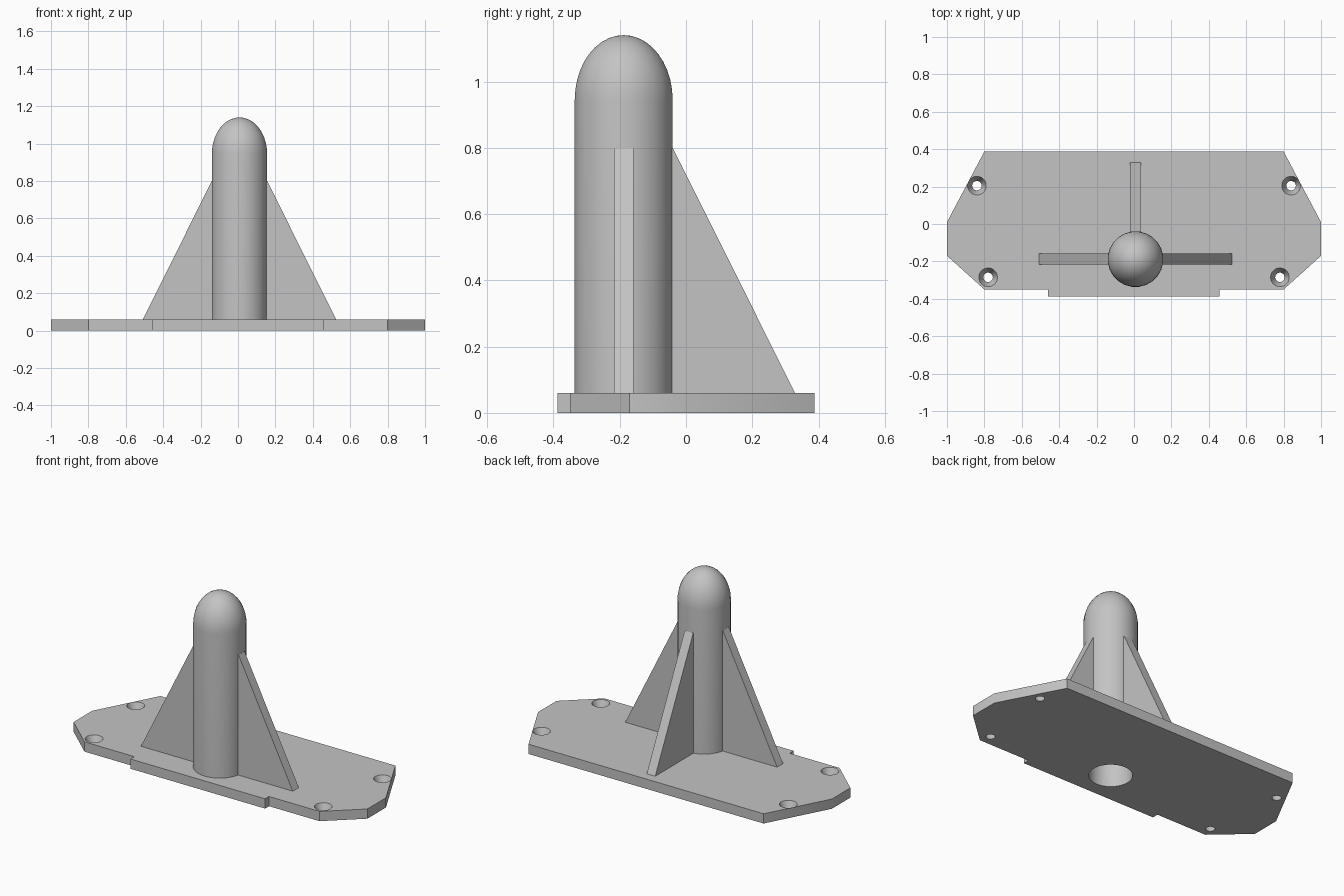
import bpy, bmesh, math
from mathutils import Matrix

if "Cube" in bpy.data.objects:
    bpy.data.objects.remove(bpy.data.objects["Cube"])

T = 0.06                       # plate thickness
CX, CY, R, BORE = 0.008, -0.188, 0.149, 0.12
SIDES = 24

grey = bpy.data.materials.new("plain grey")
grey.diffuse_color = (0.55, 0.55, 0.55, 1)
grey.use_nodes = True
grey.node_tree.nodes["Principled BSDF"].inputs["Base Color"].default_value = grey.diffuse_color


def finish(bm, name):
    bmesh.ops.recalc_face_normals(bm, faces=bm.faces)
    me = bpy.data.meshes.new(name)
    bm.to_mesh(me)
    bm.free()
    ob = bpy.data.objects.new(name, me)
    bpy.context.collection.objects.link(ob)
    me.materials.append(grey)
    return ob


def prism(name, pts, offset):
    """Extrude a closed outline of 3D points along an offset."""
    bm = bmesh.new()
    face = bm.faces.new([bm.verts.new(p) for p in pts])
    ext = bmesh.ops.extrude_face_region(bm, geom=[face])["geom"]
    bmesh.ops.translate(bm, vec=offset,
                        verts=[v for v in ext if isinstance(v, bmesh.types.BMVert)])
    return finish(bm, name)


def smooth(ob):
    bpy.ops.object.select_all(action='DESELECT')
    ob.select_set(True)
    bpy.context.view_layer.objects.active = ob
    bpy.ops.object.shade_smooth_by_angle(angle=math.radians(30))


# base plate with clipped corners and a front tab
outline = [(-0.8, 0.388), (0.8, 0.388), (1, 0.01), (1, -0.17), (0.8, -0.35),
           (0.456, -0.35), (0.456, -0.388), (-0.46, -0.388), (-0.46, -0.35),
           (-0.8, -0.35), (-1, -0.17), (-1, 0.01)]
plate = prism("base_plate", [(x, y, 0) for x, y in outline], (0, 0, T))

# cutter: four countersunk screw holes and the bore under the post
bm = bmesh.new()


def cone(x, y, r_low, r_high, z0, z1, sides):
    bmesh.ops.create_cone(
        bm, cap_ends=True, segments=sides, radius1=r_low, radius2=r_high, depth=z1 - z0,
        matrix=Matrix.Translation((x, y, (z0 + z1) / 2))
        @ Matrix.Rotation(math.pi / sides, 4, 'Z'))


slope = (0.05 - 0.025) / T
e = 0.01
for s in (-1, 1):
    for x, y in ((0.84, 0.205), (0.78, -0.285)):
        cone(s * x, y, 0.025 - slope * e, 0.05 + slope * e, -e, T + e, 32)
cone(CX, CY, BORE, BORE, -e, T + e, SIDES)
cutter = finish(bm, "hole_cutter")
cutter.hide_render = True
cutter.hide_viewport = True
mod = plate.modifiers.new("holes", 'BOOLEAN')
mod.object = cutter
mod.solver = 'EXACT'
bpy.context.view_layer.objects.active = plate
cutter.hide_viewport = False
bpy.ops.object.modifier_apply(modifier="holes")
bpy.data.objects.remove(cutter)
smooth(plate)

# hollow round post with a tall dome, revolved from a profile
Z_DOME, H_DOME, N = 0.945, 0.195, 10
profile = [(0, Z_DOME), (BORE, Z_DOME), (BORE, T), (R, T)]
profile += [(R * math.cos(a), Z_DOME + H_DOME * math.sin(a))
            for a in (i * math.pi / 2 / N for i in range(N))]
profile.append((0, Z_DOME + H_DOME))
bm = bmesh.new()
vs = [bm.verts.new((CX + r, CY, z)) for r, z in profile]
edges = [bm.edges.new(p) for p in zip(vs, vs[1:])]
bmesh.ops.rotate(bm, verts=vs, cent=(CX, CY, 0),
                 matrix=Matrix.Rotation(math.pi / SIDES, 3, 'Z'))
bmesh.ops.spin(bm, geom=vs + edges, cent=(CX, CY, 0), axis=(0, 0, 1),
               angle=2 * math.pi, steps=SIDES)
bmesh.ops.remove_doubles(bm, verts=bm.verts, dist=1e-4)
smooth(finish(bm, "domed_post"))

# three triangular ribs: right, back and left
W = 0.058
for name, turn in (("right_rib", 0), ("back_rib", 90), ("left_rib", 180)):
    rib = prism(name, [(0.135, -W / 2, T), (0.517, -W / 2, T),
                       (0.148, -W / 2, 0.8), (0.135, -W / 2, 0.8)], (0, W, 0))
    rib.data.transform(Matrix.Translation((CX, CY, 0))
                       @ Matrix.Rotation(math.radians(turn), 4, 'Z'))
